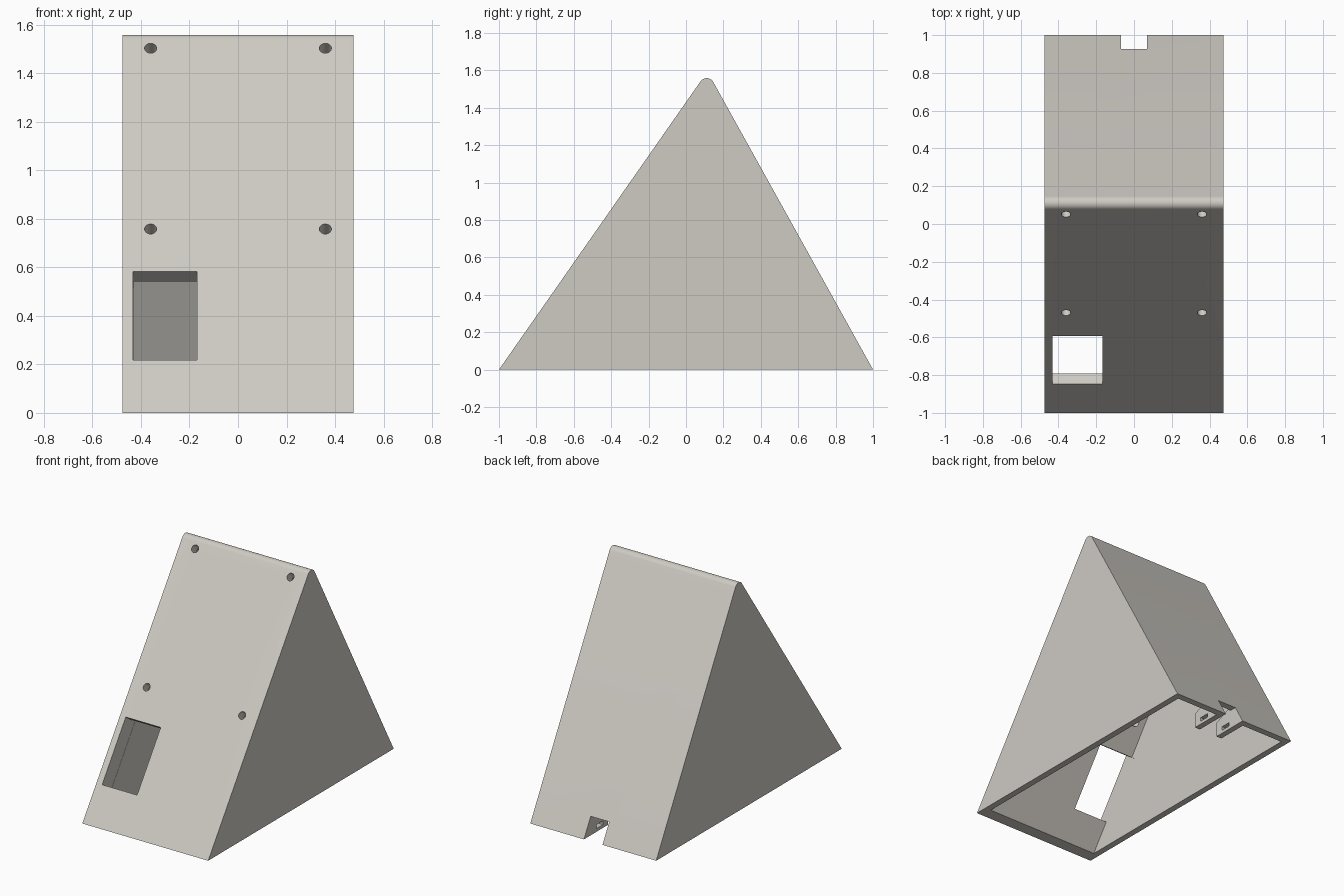
import bpy, bmesh, math
from mathutils import Vector, Matrix

if "Cube" in bpy.data.objects:
    bpy.data.objects.remove(bpy.data.objects["Cube"], do_unlink=True)

mat = bpy.data.materials.new("warm_grey")
mat.use_nodes = True
colour = (0.62, 0.595, 0.55, 1)
mat.diffuse_color = colour
mat.node_tree.nodes["Principled BSDF"].inputs["Base Color"].default_value = colour

HALF = 0.475                       # half width
SF, SB = 1.43, 1.80                # slopes of front and back faces
AF, AB = math.atan(SF), math.atan(SB)
T_FRONT, T_BACK, T_SIDE = 0.07, 0.04, 0.044


def finish(name, bm):
    bmesh.ops.recalc_face_normals(bm, faces=bm.faces)
    mesh = bpy.data.meshes.new(name)
    bm.to_mesh(mesh)
    bm.free()
    mesh.materials.append(mat)
    obj = bpy.data.objects.new(name, mesh)
    bpy.context.collection.objects.link(obj)
    return obj


def prism(name, profile, x0, x1):
    """Extrude a (y, z) profile along x."""
    bm = bmesh.new()
    face = bm.faces.new([bm.verts.new((x0, y, z)) for y, z in profile])
    out = bmesh.ops.extrude_face_region(bm, geom=[face])
    verts = [v for v in out["geom"] if isinstance(v, bmesh.types.BMVert)]
    bmesh.ops.translate(bm, verts=verts, vec=(x1 - x0, 0, 0))
    return finish(name, bm)


def box(name, x0, x1, y0, y1, z0, z1):
    return prism(name, [(y0, z0), (y1, z0), (y1, z1), (y0, z1)], x0, x1)


def cut(target, cutter):
    cutter.hide_render = True
    mod = target.modifiers.new("cut", "BOOLEAN")
    mod.operation = "DIFFERENCE"
    mod.solver = "EXACT"
    mod.object = cutter
    bpy.context.view_layer.objects.active = target
    bpy.ops.object.modifier_apply(modifier=mod.name)
    bpy.data.objects.remove(cutter, do_unlink=True)


def wedge(yf, yb, z):
    """Triangle whose front and back faces meet z = 0 at yf and yb."""
    apex = (SB * yb + SF * yf) / (SF + SB)
    return [(yf + z / SF, z), (yb - z / SB, z), (apex, SF * (apex - yf))]


# Wedge body with a rounded ridge
front, back, apex = wedge(-1, 1, 0)
R = 0.04
bisector = (AF - AB) / 2
drop = R / math.cos((AF + AB) / 2)
cy, cz = apex[0] + drop * math.sin(bisector), apex[1] - drop * math.cos(bisector)
STEPS = 12
ridge = []
for i in range(STEPS + 1):
    a = math.pi / 2 - AB + (AF + AB) * i / STEPS
    ridge.append((cy + R * math.cos(a), cz + R * math.sin(a)))
body = prism("wedge_shell", [front, back] + ridge, -HALF, HALF)

# Hollow inside, open underneath
inner = wedge(-1 + T_FRONT / math.sin(AF), 1 - T_BACK / math.sin(AB), -0.1)
cut(body, prism("cavity", inner, -HALF + T_SIDE, HALF - T_SIDE))

# Window cut square to the front face
normal = Vector((0, -math.sin(AF), math.cos(AF)))


def on_front(z, depth):
    p = Vector((0, z / SF - 1, z)) + normal * depth
    return p.y, p.z


cut(body, prism("window", [on_front(0.218, 0.05), on_front(0.582, 0.05),
                           on_front(0.582, -0.12), on_front(0.218, -0.12)],
                -0.432, -0.168))

# Four screw holes through the front
for x in (-0.36, 0.36):
    for z in (0.758, 1.503):
        bm = bmesh.new()
        turn = normal.to_track_quat("Z", "Y").to_matrix().to_4x4()
        place = Matrix.Translation((x, z / SF - 1, z)) @ turn
        bmesh.ops.create_cone(bm, cap_ends=True, segments=24, radius1=0.025,
                              radius2=0.025, depth=0.2, matrix=place)
        cut(body, finish("screw_hole", bm))

# Cable notch at the foot of the back
cut(body, box("notch", -0.07, 0.07, 0.8, 1.1, -0.1, 0.13))

# Slotted cable cheeks on both sides of the notch
cheek = [(0.975, 0), (0.74, 0), (0.74, 0.1), (0.865, 0.155), (0.89, 0.155)]
for name, x0 in (("left_cable_cheek", 0.07), ("right_cable_cheek", -0.11)):
    plate = prism(name, cheek, x0, x0 + 0.04)
    cut(plate, box("slot", x0 - 0.05, x0 + 0.09, 0.795, 0.865, 0.022, 0.048))

# Smooth ridge and hole walls, sharp edges kept
bpy.ops.object.select_all(action="DESELECT")
body.select_set(True)
bpy.context.view_layer.objects.active = body
bpy.ops.object.shade_smooth_by_angle(angle=math.radians(30))
